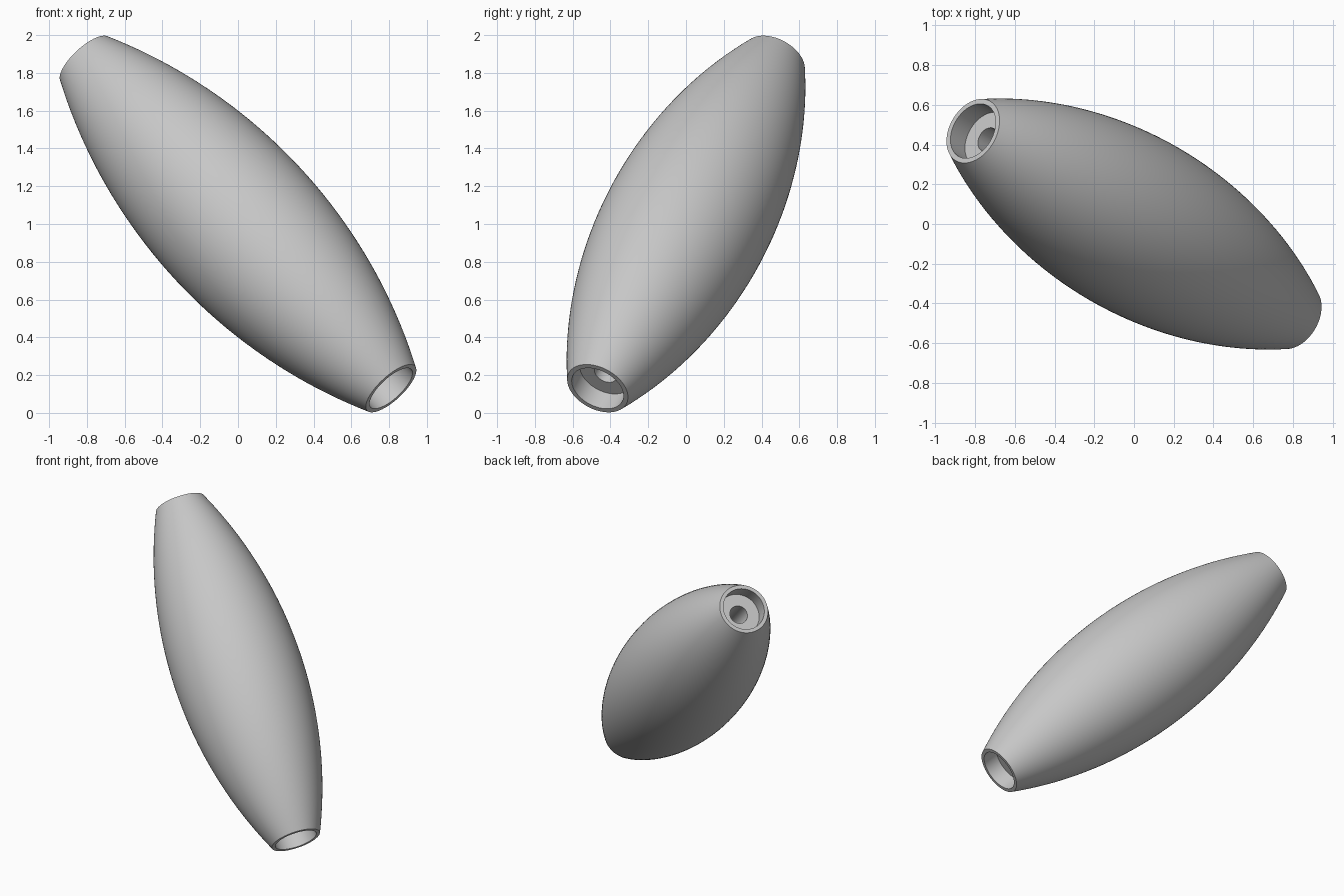
import bpy, bmesh, math
from mathutils import Vector

cube = bpy.data.objects.get("Cube")
if cube:
    bpy.data.objects.remove(cube)

grey = bpy.data.materials.new("light grey")
grey.use_nodes = True
colour = (0.57, 0.57, 0.57, 1)
grey.diffuse_color = colour
grey.node_tree.nodes["Principled BSDF"].inputs["Base Color"].default_value = colour

# Dimensions of the spindle
HALF, BELLY, END = 1.278, 0.444, 0.173
RECESS, DEPTH, BORE = 0.147, 0.115, 0.063
SIDES, STEPS = 96, 40

# Outer wall: a circular arc from end to end
sag = BELLY - END
arc_radius = (HALF ** 2 + sag ** 2) / (2 * sag)
half_angle = math.asin(HALF / arc_radius)
profile = []
for i in range(STEPS + 1):
    a = half_angle * (2 * i / STEPS - 1)
    profile.append((BELLY - arc_radius * (1 - math.cos(a)), arc_radius * math.sin(a)))

# Recessed sockets at both ends, joined by a through bore
socket = [(RECESS, HALF), (RECESS, HALF - DEPTH), (BORE, HALF - DEPTH)]
profile += socket + [(r, -h) for r, h in reversed(socket)]

# Lathe the closed profile
bm = bmesh.new()
rings = []
for s in range(SIDES):
    t = 2 * math.pi * s / SIDES
    rings.append([bm.verts.new((r * math.cos(t), r * math.sin(t), h)) for r, h in profile])
for s in range(SIDES):
    a, b = rings[s], rings[(s + 1) % SIDES]
    for i in range(len(profile)):
        j = (i + 1) % len(profile)
        bm.faces.new((a[i], b[i], b[j], a[j]))
bmesh.ops.recalc_face_normals(bm, faces=bm.faces)
mesh = bpy.data.meshes.new("spindle_body")
bm.to_mesh(mesh)
bm.free()
mesh.materials.append(grey)

# Lean the spindle along its diagonal axis
body = bpy.data.objects.new("spindle_body", mesh)
bpy.context.collection.objects.link(body)
axis = Vector((-0.81, 0.468, 0.87))
body.rotation_euler = axis.to_track_quat("Z", "Y").to_euler()
body.location = (0, 0, 1)

bpy.ops.object.select_all(action="DESELECT")
body.select_set(True)
bpy.context.view_layer.objects.active = body
bpy.ops.object.shade_smooth_by_angle(angle=math.radians(30))
